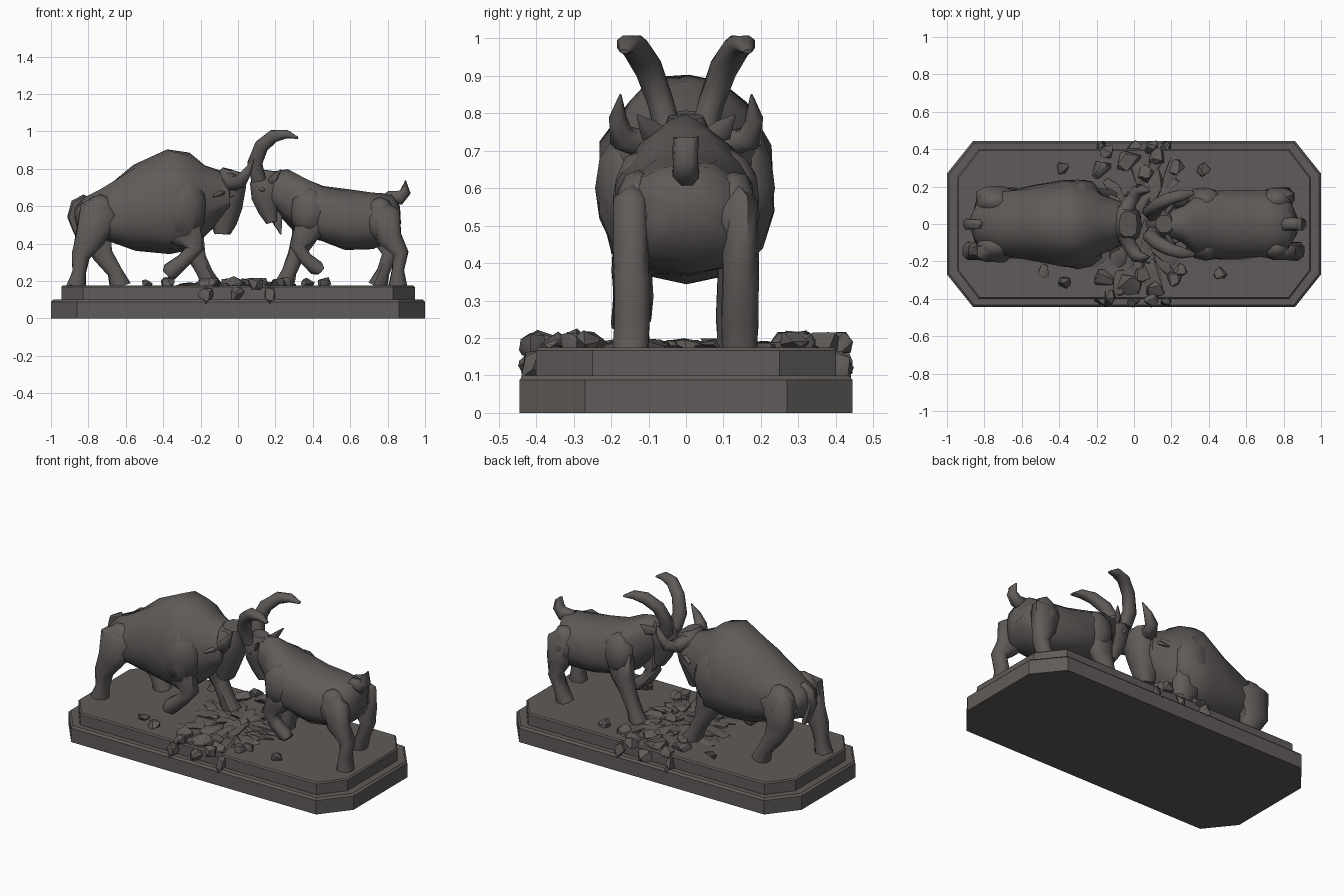
import bpy, bmesh, math, random
from mathutils import Vector, Matrix

if "Cube" in bpy.data.objects:
    bpy.data.objects.remove(bpy.data.objects["Cube"])

random.seed(4)
stone = bpy.data.materials.new("dark bronze")
stone.diffuse_color = (0.115, 0.105, 0.1, 1)
stone.use_nodes = True
stone.node_tree.nodes["Principled BSDF"].inputs["Base Color"].default_value = stone.diffuse_color


def finish(name, bm, angle=40):
    bmesh.ops.recalc_face_normals(bm, faces=bm.faces[:])
    me = bpy.data.meshes.new(name)
    bm.to_mesh(me)
    bm.free()
    ob = bpy.data.objects.new(name, me)
    bpy.context.collection.objects.link(ob)
    me.materials.append(stone)
    bpy.ops.object.select_all(action='DESELECT')
    ob.select_set(True)
    bpy.context.view_layer.objects.active = ob
    if angle:
        bpy.ops.object.shade_smooth_by_angle(angle=math.radians(angle))
    return ob


def tube(name, pts, n=8, axis=None, ref=(0, 1, 0), power=0.85, jitter=0.0, taper=0.0):
    """Loft through (x, y, z, in-plane radius, sideways radius)."""
    bm = bmesh.new()
    P = [Vector(p[:3]) for p in pts]
    rings = []
    for i, p in enumerate(pts):
        t = Vector(axis) if axis else (P[min(i + 1, len(P) - 1)] - P[max(i - 1, 0)]).normalized()
        side = Vector(ref)
        side = (side - t * side.dot(t)).normalized()
        up = t.cross(side)
        ring = []
        for k in range(n):
            a = 2 * math.pi * (k + 0.5) / n
            c, s = math.cos(a), math.sin(a)
            c = math.copysign(abs(c) ** power, c)
            s = math.copysign(abs(s) ** power, s)
            c *= 1 - taper * max(0, s) ** 2
            j = Vector([random.uniform(-jitter, jitter) for _ in range(3)])
            ring.append(bm.verts.new(P[i] + side * c * p[4] + up * s * p[3] + j))
        rings.append(ring)
    for a, b in zip(rings, rings[1:]):
        for k in range(n):
            bm.faces.new((a[k], a[(k + 1) % n], b[(k + 1) % n], b[k]))
    bm.faces.new(rings[0])
    bm.faces.new(rings[-1])
    return finish(name, bm, 55)


def body(name, secs, taper):
    """Vertical sections: x, bottom, top, half width."""
    return tube(name, [(x, 0, (b + t) / 2, (t - b) / 2, w) for x, b, t, w in secs],
                n=14, axis=(1, 0, 0), power=0.75, jitter=0.009, taper=taper)


def limb(name, y, pts, lat=0.05):
    """Leg or tail in a plane of constant y, with a rounded upper end."""
    (x, z, r), (x2, z2, _) = pts[:2]
    d = (Vector((x, z)) - Vector((x2, z2))).normalized()
    cap = (x + d.x * r * .5, y * .9, z + d.y * r * .5, r * .45, lat * .4)
    return tube(name, [cap] + [(x, y, z, r, max(lat, r * 0.55)) for x, z, r in pts], jitter=0.004)


def blob(name, loc, size, sub=2):
    bm = bmesh.new()
    bmesh.ops.create_icosphere(bm, subdivisions=sub, radius=1)
    for v in bm.verts:
        v.co = Vector([c * s for c, s in zip(v.co, size)]) * random.uniform(0.94, 1.06) + Vector(loc)
    return finish(name, bm, 60)


def slab(name, hx, hy, cx, cy, z0, z1, bev):
    bm = bmesh.new()
    outline = [(hx, cy), (cx, hy), (-cx, hy), (-hx, cy), (-hx, -cy), (-cx, -hy), (cx, -hy), (hx, -cy)]
    f = bm.faces.new([bm.verts.new((x, y, z0)) for x, y in outline])
    ext = bmesh.ops.extrude_face_region(bm, geom=[f])
    top = [g for g in ext['geom'] if isinstance(g, bmesh.types.BMVert)]
    for v in top:
        v.co.z = z1
    edges = [e for e in bm.edges if all(v in top for v in e.verts)]
    bmesh.ops.bevel(bm, geom=edges, offset=bev, segments=1, affect='EDGES')
    return finish(name, bm, 30)


# plinth, two tiers, with broken notches at the front and back edges
lower = slab("plinth_lower", 1.0, 0.445, 0.86, 0.27, 0, 0.1, 0.012)
upper = slab("plinth_upper", 0.945, 0.40, 0.83, 0.25, 0.09, 0.175, 0.008)
for s in (-1, 1):
    for x in (-0.17, 0.17):
        bm = bmesh.new()
        bmesh.ops.create_cone(bm, cap_ends=True, segments=4, radius1=0.01, radius2=0.05, depth=0.17)
        bmesh.ops.transform(bm, matrix=Matrix.Translation((x, s * 0.43, 0.14)), verts=bm.verts)
        cut = finish("notch_cutter", bm, 0)
        cut.hide_render = True
        cut.hide_set(True)
        for ob in (lower, upper):
            m = ob.modifiers.new("notch", 'BOOLEAN')
            m.object = cut
            m.solver = 'EXACT'

# bull
body("bull_body", [(-0.87, .51, .59, .05), (-0.84, .45, .64, .12), (-0.72, .42, .70, .175),
                   (-0.55, .365, .82, .20), (-0.37, .35, .912, .24), (-0.26, .365, .88, .23),
                   (-0.18, .44, .825, .165), (-0.05, .57, .765, .11)], .4)
tube("bull_head", [(-.03, 0, .79, .05, .07), (-.05, 0, .72, .095, .105), (-.07, 0, .60, .09, .085),
                   (-.08, 0, .51, .068, .062), (-.085, 0, .45, .045, .05)], n=10, jitter=.004)
limb("bull_hind_leg_back", -.145, [(-.74, .58, .11), (-.79, .43, .085), (-.84, .335, .05),
                                  (-.85, .25, .038), (-.865, .17, .055)])
limb("bull_hind_leg_forward", .145, [(-.74, .58, .11), (-.76, .43, .09), (-.72, .335, .055),
                                    (-.66, .25, .042), (-.63, .17, .06)])
limb("bull_raised_foreleg", -.15, [(-.32, .56, .12), (-.28, .44, .09), (-.23, .375, .05),
                                  (-.29, .31, .038), (-.36, .25, .05), (-.385, .235, .03)])
limb("bull_standing_foreleg", .14, [(-.30, .56, .12), (-.26, .42, .085), (-.215, .32, .05),
                                   (-.175, .24, .042), (-.14, .17, .058)])
limb("bull_tail", 0, [(-.82, .635, .028), (-.87, .615, .027), (-.89, .54, .022),
                      (-.86, .47, .028), (-.84, .41, .015)], lat=.028)

# goat
body("goat_body", [(.17, .62, .78, .06), (.26, .52, .79, .10), (.33, .44, .765, .16),
                   (.45, .41, .71, .19), (.58, .37, .69, .185), (.72, .37, .675, .18),
                   (.82, .41, .665, .15), (.865, .50, .60, .06)], .25)
tube("goat_head", [(.16, 0, .79, .045, .05), (.15, 0, .72, .085, .08), (.15, 0, .64, .075, .062),
                   (.165, 0, .57, .052, .047), (.18, 0, .515, .03, .035)], n=10, jitter=.003)
limb("goat_beard", 0, [(.20, .56, .035), (.215, .50, .024), (.23, .45, .004)], lat=.015)
limb("goat_hind_leg_back", -.145, [(.78, .56, .09), (.81, .43, .07), (.87, .35, .042),
                                  (.855, .26, .036), (.855, .17, .052)])
limb("goat_hind_leg_forward", .145, [(.77, .56, .09), (.79, .43, .075), (.81, .34, .045),
                                    (.775, .25, .038), (.745, .17, .055)])
limb("goat_raised_foreleg", -.13, [(.40, .56, .10), (.37, .45, .075), (.32, .385, .045),
                                  (.36, .32, .035), (.42, .27, .042), (.445, .25, .025)], lat=.042)
limb("goat_standing_foreleg", .13, [(.38, .56, .10), (.35, .43, .07), (.31, .34, .045),
                                   (.275, .25, .04), (.245, .17, .055)])
limb("goat_tail", 0, [(.80, .645, .035), (.865, .645, .038), (.895, .68, .03), (.895, .735, .004)], lat=.035)

# mirrored parts: horns, ears, eyes, muscles
for s in (-1, 1):
    tube("bull_horn", [(-.05, s * .05, .74, .045, .045), (-.02, s * .12, .72, .04, .04),
                       (.015, s * .172, .735, .035, .035), (.05, s * .182, .785, .025, .025),
                       (.085, s * .175, .85, .003, .003)], ref=(1, 0, 0))
    tube("bull_ear", [(-.08, s * .07, .68, .015, .025), (-.10, s * .12, .67, .015, .032),
                      (-.13, s * .155, .65, .004, .005)], n=6, ref=(1, 0, 0))
    tube("goat_horn", [(.11, s * .045, .74, .042, .037), (.09, s * .068, .83, .042, .037),
                       (.125, s * .10, .92, .04, .037), (.19, s * .135, .975, .036, .035),
                       (.26, s * .155, .985, .024, .032), (.32, s * .165, .965, .006, .012)])
    tube("goat_ear", [(.17, s * .05, .735, .02, .015), (.20, s * .10, .755, .03, .012),
                      (.23, s * .13, .795, .003, .003)], n=6, ref=(1, 0, 0))
    blob("bull_eye", (-.04, s * .085, .66), (.022, .014, .018), 1)
    blob("goat_eye", (.13, s * .064, .69), (.018, .012, .015), 1)
    blob("bull_shoulder", (-.30, s * .155, .60), (.13, .085, .17))
    blob("bull_haunch", (-.74, s * .12, .54), (.11, .075, .13))
    blob("goat_shoulder", (.38, s * .12, .57), (.10, .08, .13))
    blob("goat_haunch", (.76, s * .125, .53), (.09, .07, .12))


def chunk(name, loc, size, tilt, spin=None):
    """Rough angular stone or thin slab."""
    bm = bmesh.new()
    for _ in range(16):
        d = Vector([random.gauss(0, 1) for _ in range(3)]).normalized()
        bm.verts.new([max(-.75, min(.75, c)) * k * 1.2 for c, k in zip(d, size)])
    hull = bmesh.ops.convex_hull(bm, input=bm.verts[:])
    bmesh.ops.delete(bm, geom=[v for v in bm.verts if not v.link_faces], context='VERTS')
    rot = Matrix.Rotation(random.uniform(-tilt, tilt), 4, 'X') @ Matrix.Rotation(random.uniform(-tilt, tilt), 4, 'Y')
    turn = Matrix.Rotation(random.uniform(0, 6.28) if spin is None else spin, 4, 'Z')
    bmesh.ops.transform(bm, matrix=Matrix.Translation(loc) @ rot @ turn, verts=bm.verts)
    finish(name, bm, 30)


# cracked slabs radiating from the middle
for i in range(40):
    a = 2 * math.pi * i / 40
    r = random.uniform(.06, .34)
    chunk("cracked_slab", (.02 + .9 * r * math.cos(a), r * math.sin(a), .176),
          (random.uniform(.07, .12), random.uniform(.03, .055), .016), .14, a + random.uniform(-.4, .4))
# boulders and rubble at the front and back edges
for s in (-1, 1):
    for x, y, r in ((-.16, .29, .055), (-.02, .33, .065), (.06, .27, .045), (.13, .36, .05),
                    (.22, .30, .045), (-.14, .39, .04), (.09, .41, .04)):
        chunk("boulder", (x + random.uniform(-.02, .02), s * y, .185), (r, r * .9, .034), .25)
    for x in (-.17, 0, .17):
        chunk("edge_rubble", (x, s * .405, .125), (.045, .03, .045), .2)
for x, y in ((-.48, -.25), (-.38, .30), (.37, .29), (.46, -.27), (.25, -.25), (-.37, -.31)):
    chunk("loose_stone", (x, y, .19), (.036, .034, .028), .3)
